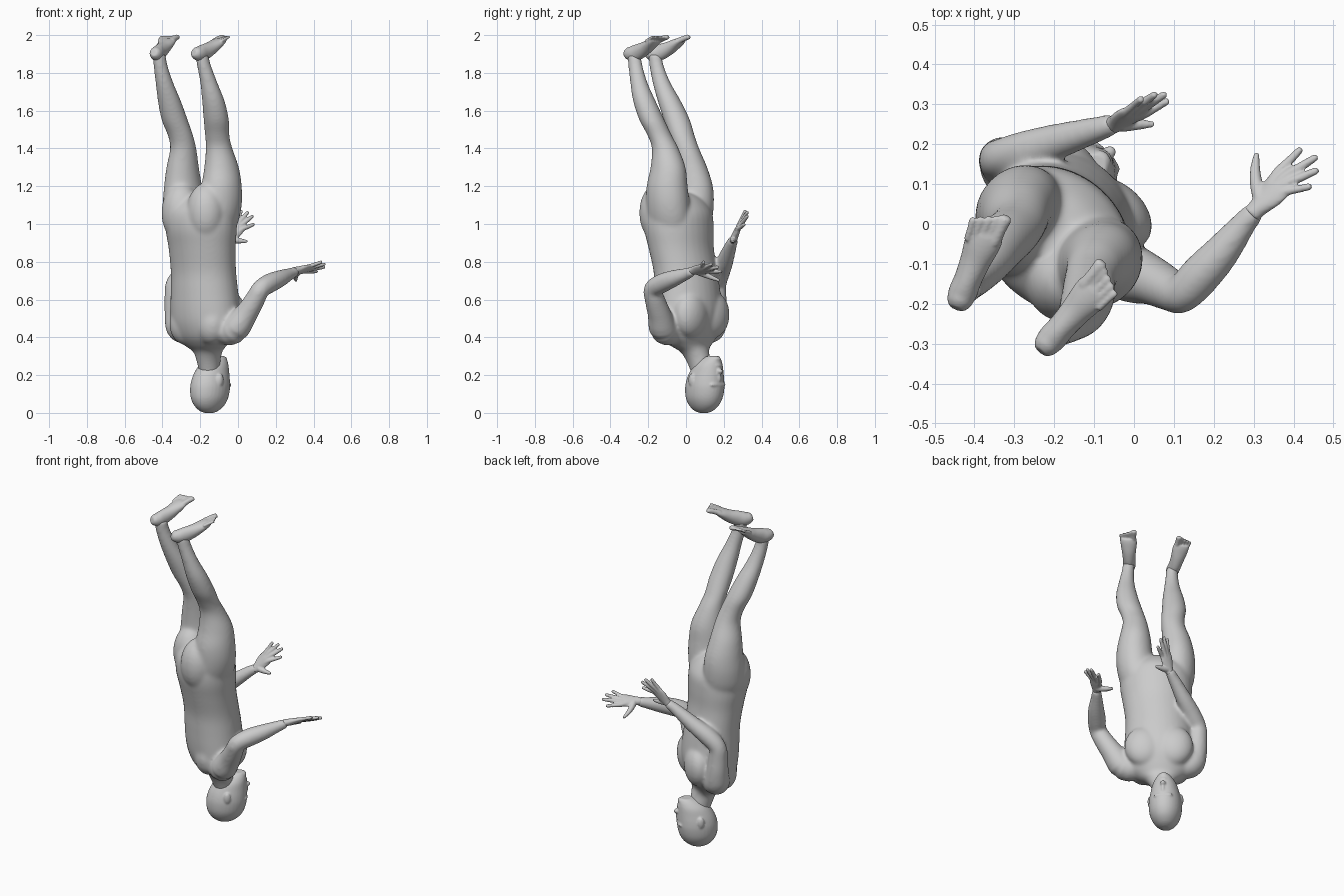
import bpy, bmesh
from math import cos, sin, pi
from mathutils import Vector as V, Matrix

Z = V((0, 0, 1))
FWD = V((.66, .75, 0)).normalized()      # direction the chest faces
SIDE = V((.75, -.66, 0)).normalized()    # towards the body's left


def spline(rows, steps=4):
    """Catmull-Rom interpolation of rows of numbers."""
    out = []
    n = len(rows)
    for i in range(n - 1):
        p = [rows[max(0, min(n - 1, i + k))] for k in (-1, 0, 1, 2)]
        for s in range(steps):
            t = s / steps
            out.append([.5 * (2 * b + (c - a) * t + (2 * a - 5 * b + 4 * c - d) * t * t
                              + (3 * b - a - 3 * c + d) * t ** 3) for a, b, c, d in zip(*p)])
    return out + [list(rows[-1])]


def loft(bm, rows, side=SIDE, flat=False, n=24):
    """Closed tube through rows (x, y, z, half width, half depth)."""
    rows = spline(rows)
    rings = []
    for i, (x, y, z, a, b) in enumerate(rows):
        t = V(rows[min(i + 1, len(rows) - 1)][:3]) - V(rows[max(i - 1, 0)][:3])
        t = Z if flat else t.normalized()
        u = (side - t * side.dot(t)).normalized()
        v = t.cross(u)
        rings.append([bm.verts.new(V((x, y, z)) + u * a * cos(2 * pi * k / n) + v * b * sin(2 * pi * k / n))
                      for k in range(n)])
    for r, q in zip(rings, rings[1:]):
        for k in range(n):
            m = (k + 1) % n
            bm.faces.new((r[k], r[m], q[m], q[k]))
    bm.faces.new(rings[0][::-1])
    bm.faces.new(rings[-1])


def blob(bm, c, size, f=FWD):
    """Ellipsoid with radii (sideways, forward, up)."""
    s = V((f.y, -f.x, 0))
    m = Matrix((s, f, Z)).transposed().to_4x4()
    bmesh.ops.create_icosphere(bm, subdivisions=3, radius=1,
                               matrix=Matrix.Translation(c) @ m @ Matrix.Diagonal((*size, 1)))


def finish(bm, name, voxel, smooth):
    """Fuse the pieces into one smooth skin."""
    bmesh.ops.recalc_face_normals(bm, faces=bm.faces)
    me = bpy.data.meshes.new(name)
    bm.to_mesh(me)
    bm.free()
    ob = bpy.data.objects.new(name, me)
    bpy.context.collection.objects.link(ob)
    r = ob.modifiers.new("fuse", 'REMESH')
    r.mode, r.voxel_size, r.use_smooth_shade = 'VOXEL', voxel, True
    s = ob.modifiers.new("soften", 'SMOOTH')
    s.factor, s.iterations = .5, smooth
    bpy.ops.object.select_all(action='DESELECT')
    ob.select_set(True)
    bpy.context.view_layer.objects.active = ob
    bpy.ops.object.convert(target='MESH')


# Torso, from neck (low) to pelvis (high)
body = bmesh.new()
loft(body, [(-.15, .085, .2, .05, .055), (-.156, .066, .275, .063, .066), (-.16, .045, .325, .082, .074),
            (-.17, .025, .355, .125, .09), (-.173, .014, .40, .18, .12), (-.175, .014, .47, .2, .147),
            (-.175, .014, .55, .2, .16), (-.178, .007, .65, .192, .159), (-.183, -.003, .75, .187, .154),
            (-.19, -.025, .87, .192, .157), (-.195, -.037, .97, .203, .168), (-.195, -.04, 1.05, .2, .165),
            (-.195, -.04, 1.1, .175, .14), (-.195, -.035, 1.14, .13, .1), (-.195, -.03, 1.165, .07, .05)],
     flat=True, n=32)
for s in (-1, 1):
    blob(body, V((-.165, .025, .52)) + FWD * .078 + SIDE * s * .085, (.11, .075, .125))   # chest muscle
    blob(body, V((-.165, .025, .47)) - FWD * .07 + SIDE * s * .09, (.09, .078, .11))      # shoulder blade
    blob(body, V((-.195, -.04, 1.06)) - FWD * .06 + SIDE * s * .088, (.105, .105, .16))   # buttock

# Legs
loft(body, [(-.125, -.09, .9, .06, .08), (-.11, -.09, 1.0, .1, .118), (-.093, -.095, 1.1, .108, .12),
            (-.087, -.10, 1.2, .102, .114),
            (-.087, -.095, 1.3, .088, .097), (-.1, -.11, 1.4, .07, .072), (-.11, -.14, 1.47, .066, .064),
            (-.115, -.18, 1.55, .068, .067), (-.13, -.22, 1.65, .06, .061), (-.155, -.25, 1.75, .045, .047),
            (-.18, -.268, 1.84, .036, .04), (-.193, -.275, 1.9, .034, .038)], flat=True)
loft(body, [(-.26, 0, .9, .06, .08), (-.28, .02, 1.0, .1, .118), (-.288, .035, 1.1, .103, .12),
            (-.291, .04, 1.2, .093, .11),
            (-.293, .025, 1.3, .082, .092), (-.29, 0, 1.4, .068, .072), (-.305, -.022, 1.47, .067, .068),
            (-.335, -.048, 1.55, .069, .071), (-.363, -.088, 1.65, .061, .063), (-.39, -.13, 1.75, .046, .049),
            (-.41, -.156, 1.84, .036, .04), (-.418, -.165, 1.9, .034, .038)], flat=True)

# Arms
for path in ([(-.1, -.05, .43, .06), (-.025, -.115, .437, .077), (.04, -.14, .52, .063), (.09, -.165, .6, .054),
              (.12, -.175, .655, .049), (.165, -.13, .685, .052), (.22, -.07, .71, .046),
              (.275, 0, .735, .033), (.308, .037, .75, .027)],
             [(-.22, .07, .43, .06), (-.3, .13, .447, .077), (-.325, .155, .52, .064), (-.335, .16, .62, .055),
              (-.332, .165, .685, .05), (-.28, .18, .74, .052), (-.2, .205, .8, .046),
              (-.1, .235, .88, .034), (-.047, .252, .918, .027)]):
    loft(body, [(*p, p[3]) for p in path], side=V((.45, -.6, .66)))
finish(body, "body", .008, 22)


# Head, crown on the ground, with nose, brow, lips and ears
head = bmesh.new()
face = V((.73, .68, 0)).normalized()
ear_dir = V((face.y, -face.x, 0))
mid = V((-.145, .102, 0))
rows = []
for z, off, a, b in [(0, -.012, .02, .025), (.012, -.012, .045, .056), (.04, -.01, .07, .088),
                     (.08, -.008, .088, .108), (.13, -.004, .094, .115), (.17, 0, .091, .111),
                     (.21, .008, .082, .102), (.25, .022, .07, .086), (.28, .042, .05, .063), (.3, .06, .03, .035)]:
    p = mid + face * off
    rows.append((p.x, p.y, z, a, b))
loft(head, rows, side=ear_dir, flat=True, n=32)
for off, z, size in [(.11, .22, (.017, .022, .014)), (.106, .195, (.01, .014, .035)),
                     (.098, .25, (.026, .015, .012)), (.092, .284, (.025, .016, .016)),
                     (.1, .148, (.055, .014, .012))]:
    blob(head, mid + face * off + Z * z, size, face)
for s in (-1, 1):
    blob(head, mid - face * .012 + ear_dir * s * .09 + Z * .175, (.012, .02, .034), face)
finish(head, "head", .006, 4)


# Hands: wrist, knuckles and tips from index to little finger, then thumb
def hand(name, wrist, knuckles, tips, thumb):
    bm = bmesh.new()
    wrist = V(wrist)
    k, t = [V(p) for p in knuckles], [V(p) for p in tips]
    across = (k[0] - k[3]).normalized()
    centre = (k[0] + k[1] + k[2] + k[3]) / 4
    palm = [(*wrist.lerp(centre, f), w, h) for f, w, h in
            ((-.15, .024, .022), (.1, .026, .02), (.5, .037, .017), (.85, .04, .014), (1.05, .034, .01))]
    loft(bm, palm, side=across)
    for a, b, size in zip(k, t, (1, 1.05, 1, .88)):
        loft(bm, [(*wrist.lerp(a, .5), .014, .014), (*a, .013 * size, .013 * size),
                  (*a.lerp(b, .5), .0112 * size, .0112 * size), (*a.lerp(b, .93), .009, .009),
                  (*b, .005, .005)], side=across, n=12)
    loft(bm, [(*V(p), r, r) for p, r in zip(thumb, (.02, .0165, .0125, .007))], side=Z + V((.1, .2, 0)), n=12)
    finish(bm, name, .0045, 3)


hand("left_hand", (.305, .035, .752),
     [(.357, .125, .749), (.373, .115, .76), (.38, .1, .769), (.378, .08, .776)],
     [(.42, .19, .748), (.46, .17, .772), (.462, .136, .788), (.445, .095, .8)],
     [(.318, .06, .75), (.307, .1, .732), (.304, .14, .715), (.308, .178, .7)])
hand("right_hand", (-.05, .25, .915),
     [(.022, .275, .972), (.012, .284, .988), (0, .287, 1.0), (-.015, .284, 1.005)],
     [(.087, .31, 1.0), (.08, .327, 1.045), (.055, .327, 1.066), (.02, .315, 1.072)],
     [(-.03, .25, .918), (-.005, .25, .913), (.022, .25, .91), (.05, .25, .908)])


# Feet: soles upwards, toes as short tubes
def foot(name, heel, toe, inner):
    bm = bmesh.new()
    heel, toe = V(heel), V(toe)
    d = (toe - heel).normalized()
    across = V((-d.y, d.x, 0)).normalized() * inner     # towards the big toe
    rows = []
    for f, z, w, h in [(-.04, 1.908, .018, .018), (.02, 1.905, .03, .031), (.14, 1.902, .036, .04),
                       (.3, 1.91, .035, .043), (.5, 1.93, .039, .036), (.66, 1.952, .045, .028),
                       (.77, 1.967, .046, .02), (.83, 1.974, .04, .012)]:
        p = heel.lerp(toe, f)
        rows.append((p.x, p.y, z, w, h))
    loft(bm, rows, side=across)
    for i in range(5):
        r = .0165 if i == 0 else .0115 - .0006 * i
        base = heel.lerp(toe, .74 - .02 * i) + across * (.027 - .0165 * i)
        tip = heel.lerp(toe, 1.04 - .035 * i) + across * (.031 - .019 * i)
        loft(bm, [(base.x, base.y, 1.967, r, r), (*base.lerp(tip, .5).xy, 1.981, r * .9, r * .9),
                  (*base.lerp(tip, .9).xy, 1.99, r, r * .8), (*tip.xy, 1.993, r * .6, r * .5)],
             side=across, n=12)
    finish(bm, name, .0045, 4)


foot("left_foot", (-.228, -.312, 0), (-.062, -.122, 0), 1)
foot("right_foot", (-.442, -.203, 0), (-.352, .022, 0), -1)
